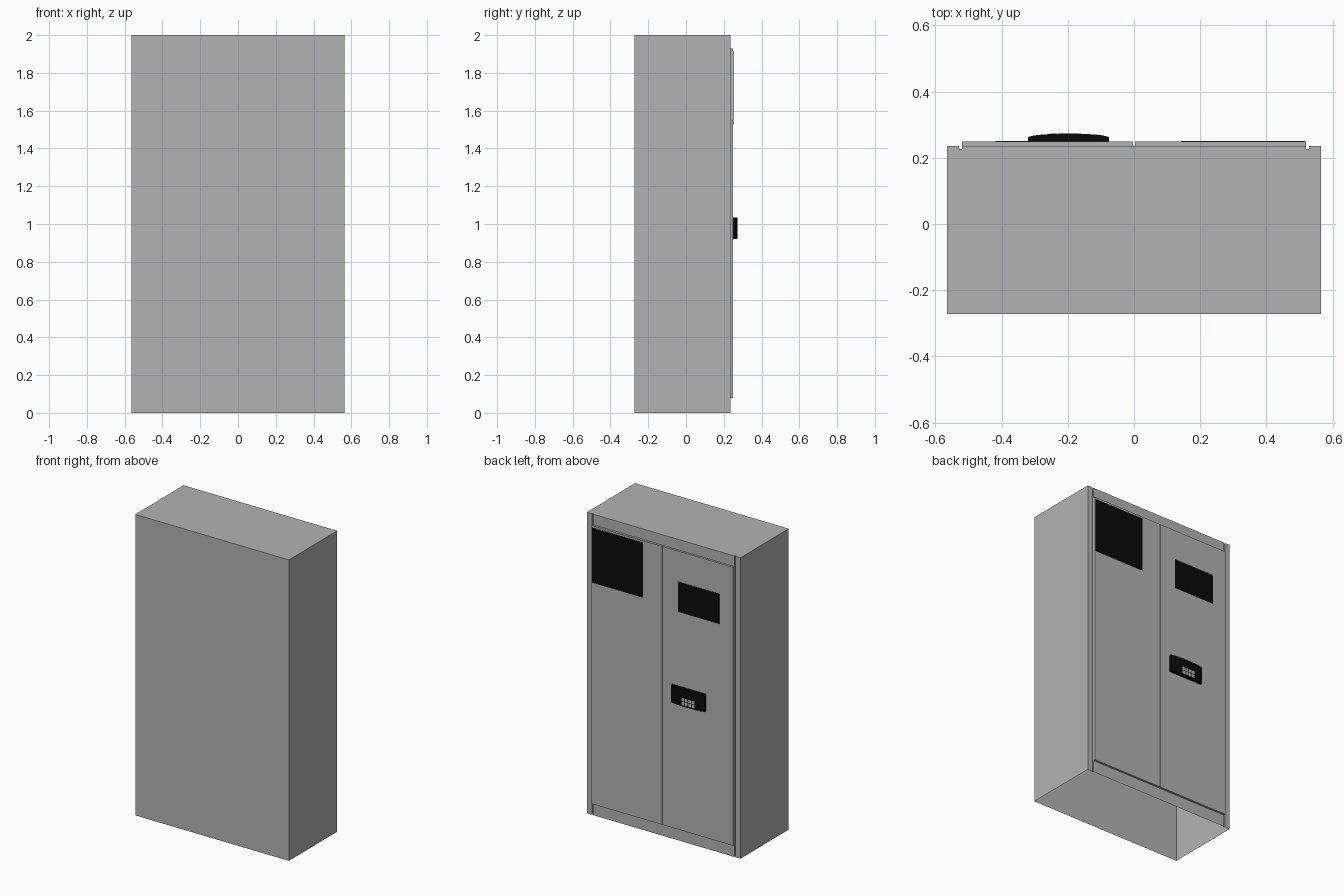
import bpy
import bmesh
import math

default_cube = bpy.data.objects.get("Cube")
if default_cube:
    bpy.data.objects.remove(default_cube, do_unlink=True)


def make_material(name, value):
    mat = bpy.data.materials.new(name)
    mat.use_nodes = True
    colour = (value, value, value, 1)
    mat.diffuse_color = colour
    mat.node_tree.nodes["Principled BSDF"].inputs["Base Color"].default_value = colour
    return mat


grey = make_material("cabinet grey", 0.45)
black = make_material("panel black", 0.003)


def prism(name, outline, z0, z1, mat, open_bottom=False):
    """Extrude a plan outline from z0 up to z1."""
    bm = bmesh.new()
    base = bm.faces.new([bm.verts.new((x, y, z0)) for x, y in outline])
    grown = bmesh.ops.extrude_face_region(bm, geom=[base], use_keep_orig=True)
    for v in grown["geom"]:
        if isinstance(v, bmesh.types.BMVert):
            v.co.z = z1
    bmesh.ops.recalc_face_normals(bm, faces=bm.faces)
    if open_bottom:
        bmesh.ops.delete(bm, geom=[base], context='FACES_ONLY')
    mesh = bpy.data.meshes.new(name)
    bm.to_mesh(mesh)
    bm.free()
    mesh.materials.append(mat)
    obj = bpy.data.objects.new(name, mesh)
    bpy.context.collection.objects.link(obj)
    return obj


def box(name, x0, x1, y0, y1, z0, z1, mat):
    return prism(name, [(x0, y0), (x1, y0), (x1, y1), (x0, y1)], z0, z1, mat)


# Cabinet shell, open underneath, with a groove beside each corner post
half, front, back, groove = 0.565, -0.272, 0.235, 0.227
right_half = [(half, front), (half, back), (0.528, back),
              (0.528, groove), (0.52, groove), (0.52, back)]
left_half = [(-x, y) for x, y in reversed(right_half)]
prism("cabinet_body", right_half + left_half, 0, 2, grey, open_bottom=True)

# Pair of doors with a narrow gap between them
door_face = 0.249
for side, x0, x1 in (("left", 0.003, 0.52), ("right", -0.52, -0.003)):
    box(side + "_door", x0, x1, back, door_face, 0.08, 1.93, grey)

# Dark panels set on the doors
box("large_vent_panel", 0.142, 0.517, door_face, door_face + 0.002, 1.552, 1.917, black)
box("display_panel", -0.419, -0.116, door_face, door_face + 0.002, 1.527, 1.727, black)

# Bowed lock housing
centre, reach, steps = -0.1975, 0.1225, 12
bow = [(centre + reach, door_face)]
for i in range(steps + 1):
    t = 1 - 2 * i / steps
    bow.append((centre + reach * t, 0.261 + 0.012 * math.sqrt(1 - 0.98 * t * t)))
bow.append((centre - reach, door_face))
prism("lock_housing", bow, 0.92, 1.035, black)

# Keypad buttons
for row in range(2):
    for col in range(4):
        x = -0.158 - col * 0.025
        z = 0.93 + row * 0.025
        box(f"keypad_button_{row}_{col}", x - 0.021, x, 0.269, 0.2735, z, z + 0.021, grey)
